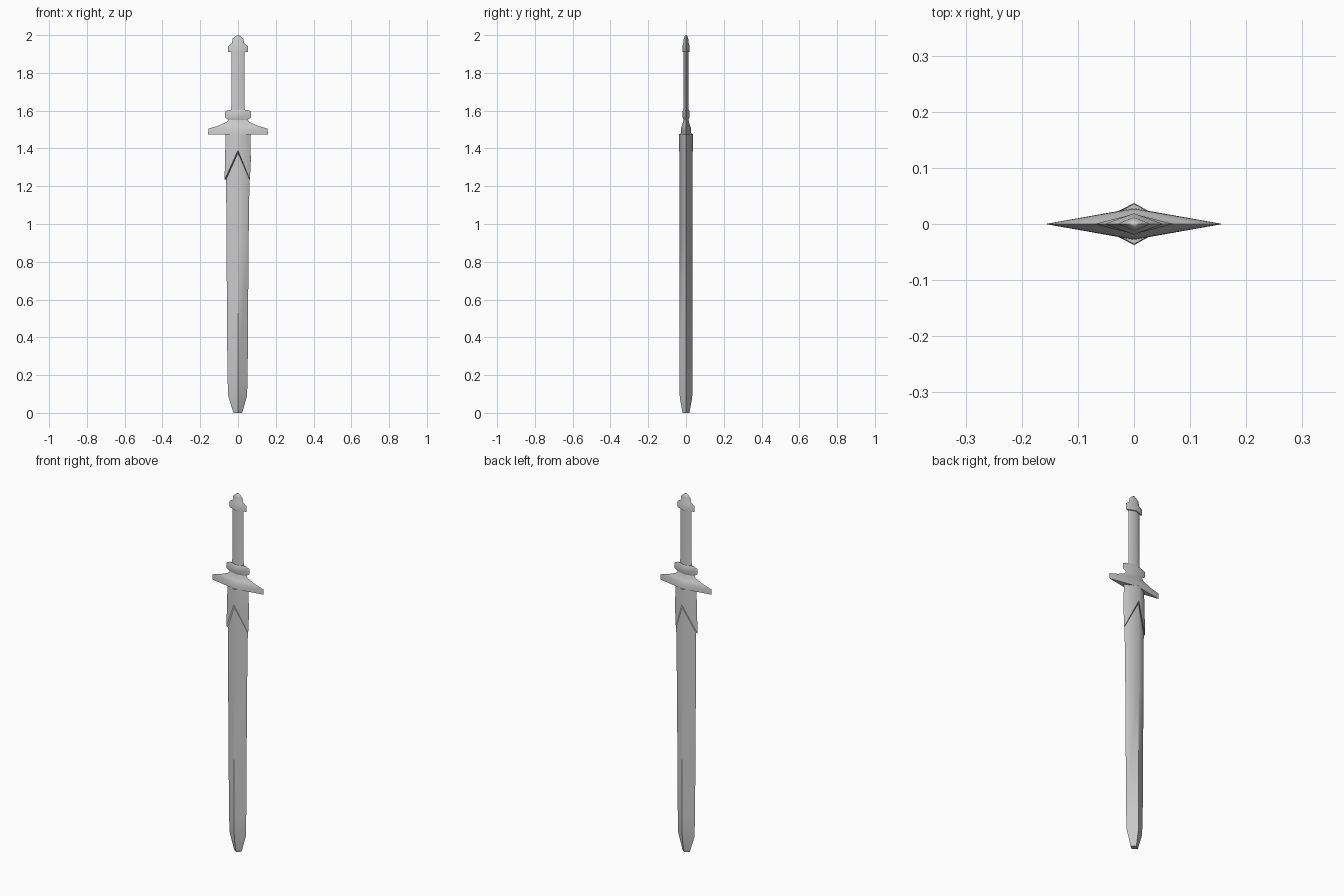
import bpy, bmesh, math

if "Cube" in bpy.data.objects:
    bpy.data.objects.remove(bpy.data.objects["Cube"])


def diamond_loft(name, rings):
    """Loft stacked diamond sections: (z at side edges, z at ridges, left x, right x, half y)."""
    bm = bmesh.new()
    loops = []
    for z_edge, z_ridge, xl, xr, y in rings:
        loops.append([bm.verts.new(p) for p in
                      ((xr, 0, z_edge), (0, y, z_ridge), (xl, 0, z_edge), (0, -y, z_ridge))])
    for a, b in zip(loops, loops[1:]):
        for i in range(4):
            j = (i + 1) % 4
            bm.faces.new((a[i], a[j], b[j], b[i]))
    bm.faces.new(loops[0][::-1])
    bm.faces.new(loops[-1])
    bmesh.ops.recalc_face_normals(bm, faces=bm.faces)
    mesh = bpy.data.meshes.new(name)
    bm.to_mesh(mesh)
    bm.free()
    obj = bpy.data.objects.new(name, mesh)
    bpy.context.collection.objects.link(obj)
    bpy.context.view_layer.objects.active = obj
    bpy.ops.object.select_all(action='DESELECT')
    obj.select_set(True)
    bpy.ops.object.shade_smooth_by_angle(angle=math.radians(60))
    return obj


def symmetric(name, rows):
    """Loft from (z, half x, half y) rows."""
    return diamond_loft(name, [(z, z, -x, x, y) for z, x, y in rows])


# Scabbard, slightly wider on the left, with a blunt tip
diamond_loft("scabbard", [
    (0.00, 0.00, -0.024, 0.022, 0.018),
    (0.09, 0.08, -0.052, 0.048, 0.033),
    (0.20, 0.20, -0.056, 0.051, 0.034),
    (0.90, 0.90, -0.061, 0.056, 0.034),
    (1.25, 1.25, -0.063, 0.061, 0.034),
    (1.46, 1.46, -0.061, 0.061, 0.034),
])

# Locket with a pointed lower edge
diamond_loft("scabbard_locket", [
    (1.235, 1.39, -0.071, 0.063, 0.0375),
    (1.34, 1.42, -0.069, 0.068, 0.0375),
    (1.476, 1.476, -0.065, 0.065, 0.036),
])

# Crossguard
symmetric("crossguard", [
    (1.475, 0.158, 0.028), (1.505, 0.157, 0.027), (1.52, 0.105, 0.022),
    (1.54, 0.060, 0.016), (1.555, 0.049, 0.013),
])

# Collar above the guard
symmetric("collar", [
    (1.55, 0.049, 0.013), (1.565, 0.070, 0.018), (1.595, 0.070, 0.018), (1.604, 0.050, 0.015),
])

# Grip
symmetric("grip", [(1.59, 0.036, 0.014), (1.75, 0.034, 0.013), (1.92, 0.034, 0.013)])

# Pommel
symmetric("pommel", [
    (1.91, 0.052, 0.019), (1.943, 0.052, 0.019), (1.957, 0.032, 0.014),
    (1.980, 0.029, 0.012), (1.992, 0.016, 0.008), (2.0, 0.004, 0.003),
])
